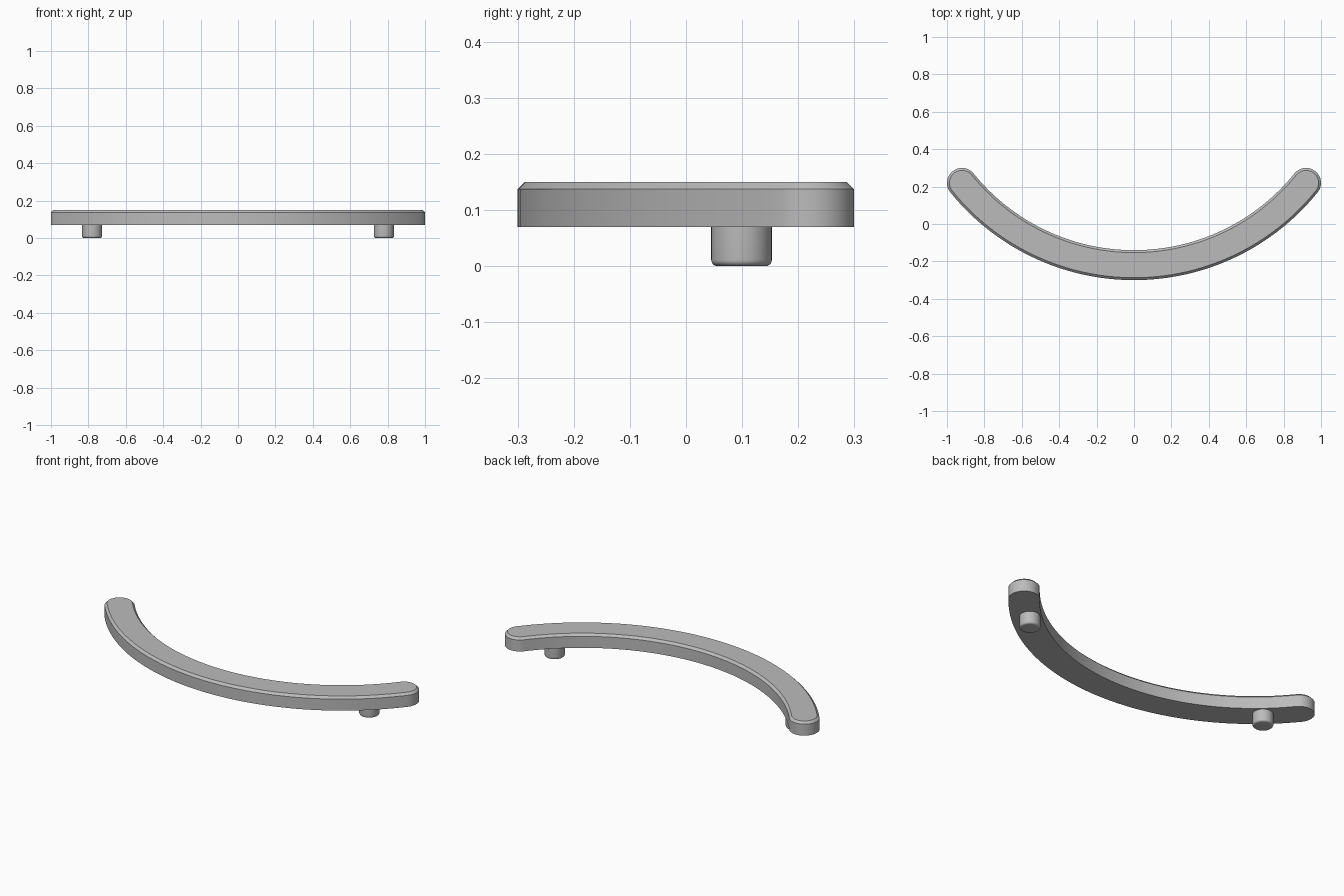
import bpy, bmesh, math

cube = bpy.data.objects.get("Cube")
if cube:
    bpy.data.objects.remove(cube, do_unlink=True)

grey = bpy.data.materials.new("satin grey")
grey.use_nodes = True
GREY = (0.5, 0.5, 0.5, 1)
grey.diffuse_color = GREY
grey.node_tree.nodes["Principled BSDF"].inputs["Base Color"].default_value = GREY

R, CY = 1.182, 0.962              # centre line radius and arc centre
HALF = math.asin(0.92 / R)        # half of the sweep
HALF_WIDTH, CHAMFER = 0.08, 0.013
BASE, TOP = 0.07, 0.15


def outline(w, arc_steps=64, cap_steps=16):
    """Curved slot of half width w with round ends, counter-clockwise."""
    def polar(r, a):
        return (r * math.sin(a), CY - r * math.cos(a))

    def cap(side):
        cx, cy = polar(R, side * HALF)
        start = side * HALF - math.pi / 2 + (math.pi if side < 0 else 0)
        return [(cx + w * math.cos(start + math.pi * i / cap_steps),
                 cy + w * math.sin(start + math.pi * i / cap_steps))
                for i in range(1, cap_steps)]

    sweep = [HALF * (2 * i / arc_steps - 1) for i in range(arc_steps + 1)]
    outer = [polar(R + w, a) for a in sweep]
    inner = [polar(R - w, -a) for a in sweep]
    return outer + cap(1) + inner + cap(-1)


def loft(name, layers):
    """Skin a stack of (outline, height) layers and close both ends."""
    bm = bmesh.new()
    rings = [[bm.verts.new((x, y, z)) for x, y in pts] for pts, z in layers]
    for low, high in zip(rings, rings[1:]):
        n = len(low)
        for i in range(n):
            j = (i + 1) % n
            bm.faces.new((low[i], low[j], high[j], high[i]))
    bm.faces.new(rings[0][::-1])
    bm.faces.new(rings[-1])
    mesh = bpy.data.meshes.new(name)
    bm.to_mesh(mesh)
    bm.free()
    mesh.materials.append(grey)
    obj = bpy.data.objects.new(name, mesh)
    bpy.context.collection.objects.link(obj)
    bpy.ops.object.select_all(action="DESELECT")
    obj.select_set(True)
    bpy.context.view_layer.objects.active = obj
    bpy.ops.object.shade_smooth_by_angle(angle=math.radians(30))
    return obj


def circle(cx, cy, r, n=40):
    return [(cx + r * math.cos(math.tau * i / n), cy + r * math.sin(math.tau * i / n))
            for i in range(n)]


# Curved handle bar with a chamfered top edge
loft("handle_bar", [(outline(HALF_WIDTH), BASE),
                    (outline(HALF_WIDTH), TOP - CHAMFER),
                    (outline(HALF_WIDTH - CHAMFER), TOP)])

# Mounting pegs with rounded lower edges
PEG_R, ROUND = 0.054, 0.011
for side, label in ((1, "left"), (-1, "right")):
    layers = []
    for i in range(6):
        a = math.pi / 2 * i / 5
        layers.append((circle(0.78 * side, 0.099, PEG_R - ROUND + ROUND * math.sin(a)),
                       ROUND - ROUND * math.cos(a)))
    layers.append((circle(0.78 * side, 0.099, PEG_R), BASE + 0.002))
    loft(label + "_peg", layers)
